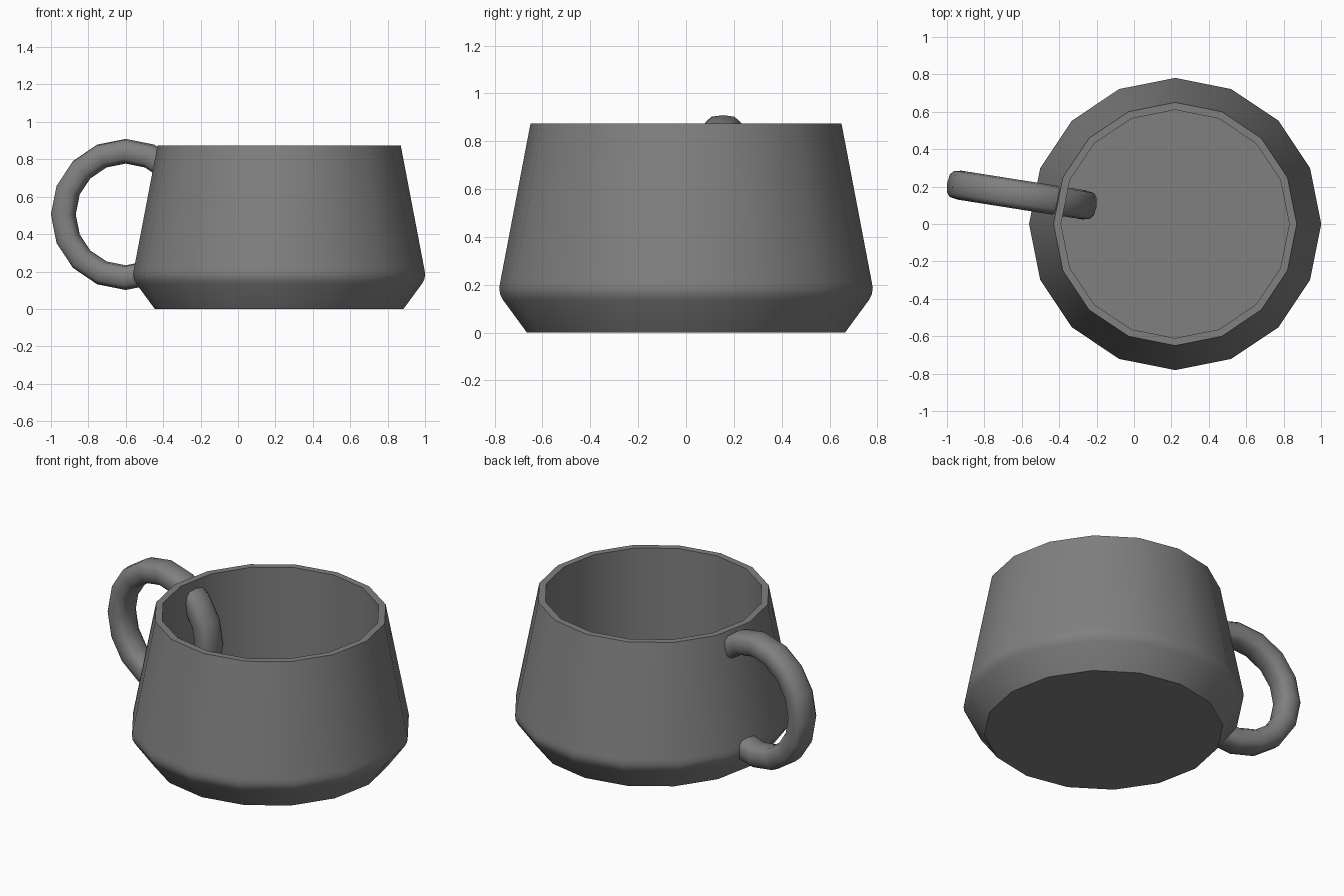
import bpy, bmesh
from math import cos, sin, pi, radians, copysign
from mathutils import Matrix

if "Cube" in bpy.data.objects:
    bpy.data.objects.remove(bpy.data.objects["Cube"])

SIDES = 16
CENTER_X = 0.22

# Dark grey for both parts
grey = bpy.data.materials.new("dark_grey")
grey.diffuse_color = (0.215, 0.215, 0.215, 1)
grey.use_nodes = True
grey.node_tree.nodes["Principled BSDF"].inputs["Base Color"].default_value = grey.diffuse_color


def revolve(name, profile, sides, closed, angle):
    """Spin a radius/height profile around z; closed makes a ring, else ends are capped."""
    bm = bmesh.new()
    rings = [[bm.verts.new((r * cos(2 * pi * i / sides), r * sin(2 * pi * i / sides), z))
              for i in range(sides)] for r, z in profile]
    next_rings = rings[1:] + rings[:1] if closed else rings[1:]
    for low, high in zip(rings, next_rings):
        for i in range(sides):
            j = (i + 1) % sides
            bm.faces.new((low[i], low[j], high[j], high[i]))
    if not closed:
        bm.faces.new(rings[0][::-1])
        bm.faces.new(rings[-1])
    bmesh.ops.recalc_face_normals(bm, faces=bm.faces)
    mesh = bpy.data.meshes.new(name)
    bm.to_mesh(mesh)
    bm.free()
    mesh.materials.append(grey)
    obj = bpy.data.objects.new(name, mesh)
    bpy.context.collection.objects.link(obj)
    bpy.ops.object.select_all(action='DESELECT')
    obj.select_set(True)
    bpy.context.view_layer.objects.active = obj
    bpy.ops.object.shade_smooth_by_angle(angle=radians(angle))
    return obj


def soft(value):
    """Squares off a circle coordinate for a rounded-box section."""
    return copysign(abs(value) ** 0.7, value)


# Cup body: tapered outer wall with rounded shoulder, thin rim, straight bore inside
outer = [(0.665, 0), (0.764, 0.135), (0.777, 0.16), (0.781, 0.187), (0.776, 0.215), (0.65, 0.875)]
inner = [(0.61, 0.875), (0.61, 0.05)]
cup = revolve("cup_body", outer + inner, SIDES, False, 35)
cup.location.x = CENTER_X

# Handle: full ring with rounded-box section, passing through the wall, slightly turned
angles = [2 * pi * k / 12 for k in range(12)]
section = [(0.338 + 0.066 * soft(cos(a)), 0.078 * soft(sin(a))) for a in angles]
handle = revolve("handle_ring", section, SIDES, True, 60)
handle.matrix_world = (Matrix.Translation((-0.6, 0.155, 0.505))
                       @ Matrix.Rotation(radians(-9), 4, 'Z')
                       @ Matrix.Rotation(radians(90), 4, 'X'))
